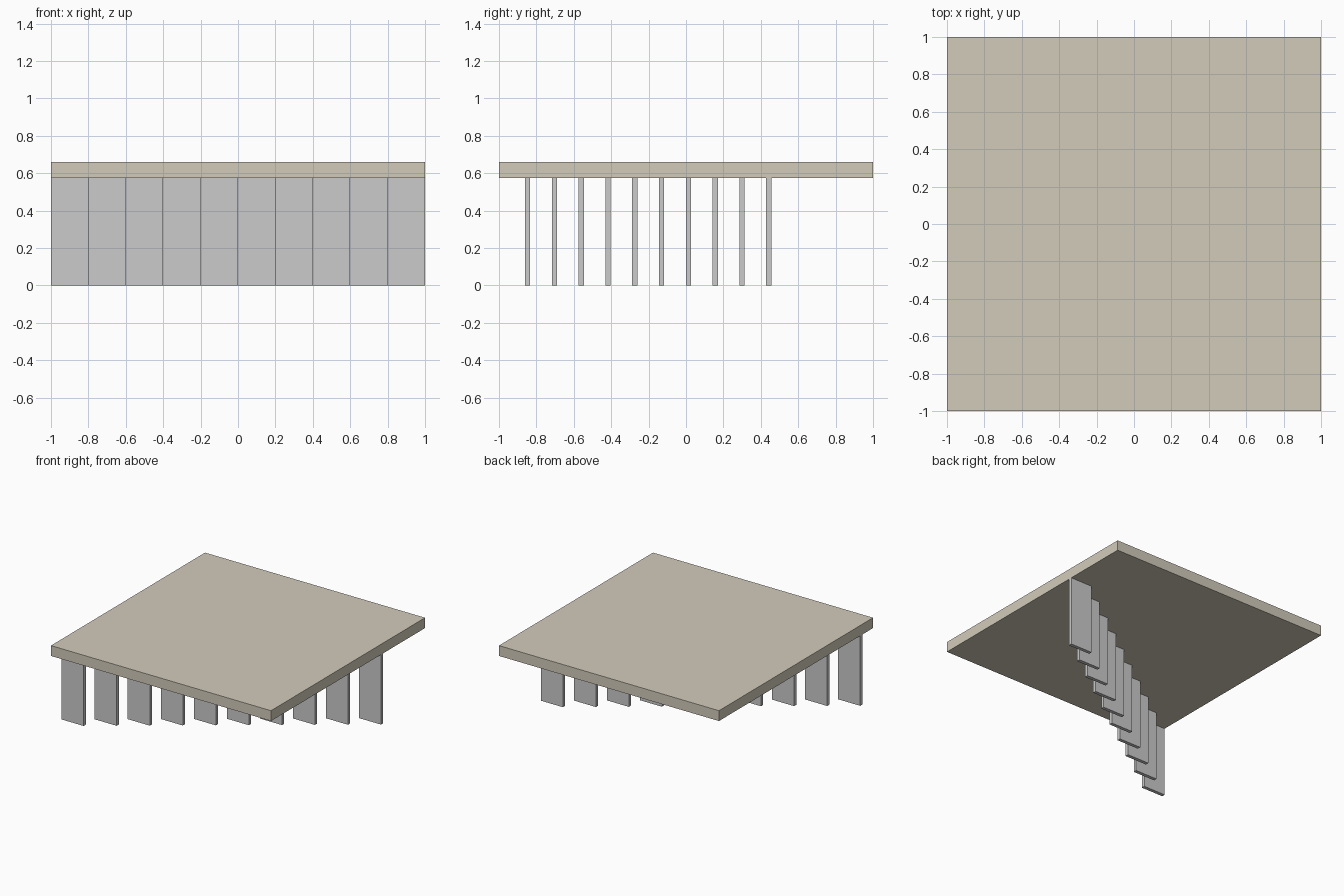
import bpy

if "Cube" in bpy.data.objects:
    bpy.data.objects.remove(bpy.data.objects["Cube"])


def box(name, x, y, z):
    """Box from (min, max) ranges on each axis."""
    lo, hi = zip(x, y, z)
    bpy.ops.mesh.primitive_cube_add(size=1, location=[(a + b) / 2 for a, b in zip(lo, hi)])
    ob = bpy.context.object
    ob.name = name
    ob.scale = [b - a for a, b in zip(lo, hi)]
    bpy.ops.object.transform_apply(location=False, rotation=False, scale=True)
    return ob


UNDERSIDE, TOP = 0.575, 0.66

# Square slab on top
slab = box("roof_slab", (-1, 1), (-1, 1), (UNDERSIDE, TOP))
mat = bpy.data.materials.new("warm_stone")
mat.diffuse_color = (0.65, 0.60, 0.50, 1)
mat.use_nodes = True
mat.node_tree.nodes["Principled BSDF"].inputs["Base Color"].default_value = mat.diffuse_color
slab.data.materials.append(mat)

# Ten upright panels stepping diagonally back from left to right
COUNT, WIDTH, THICK = 10, 0.2, 0.028
FIRST_Y, STEP_Y = -0.847, 0.1433
for i in range(COUNT):
    x = -1 + i * WIDTH
    y = FIRST_Y + i * STEP_Y
    box(f"wall_panel_{i + 1}", (x, x + WIDTH), (y - THICK / 2, y + THICK / 2), (0, UNDERSIDE))
